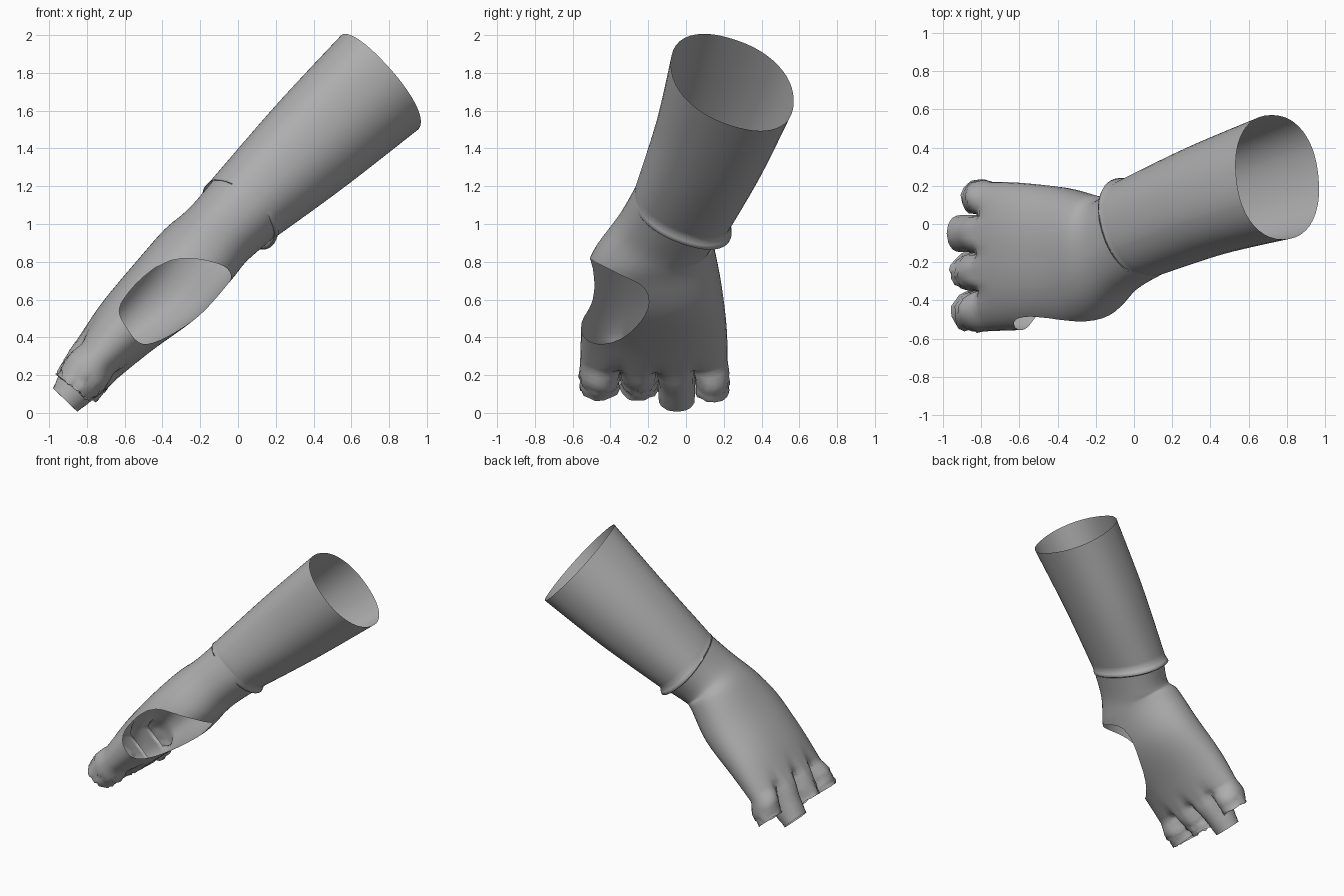
import bpy, bmesh, math, random
from mathutils import Vector as V

random.seed(4)
cube = bpy.data.objects.get("Cube")
if cube:
    bpy.data.objects.remove(cube)

mat = bpy.data.materials.new("soft grey")
mat.use_nodes = True
grey = (0.42, 0.42, 0.42, 1)
mat.diffuse_color = grey
mat.node_tree.nodes["Principled BSDF"].inputs["Base Color"].default_value = grey

SEG = 8                                   # columns per finger, per side
POW = 0.9                                 # roundness of the cross-section
BOUNDS = (1, 0.54, 0.03, -0.46, -1)       # finger divisions across the hand
HALF = 4 * SEG
N = 2 * HALF


def signed_pow(x):
    return math.copysign(abs(x) ** POW, x)


def ring_angles():
    cuts = [math.acos(math.copysign(abs(s) ** (1 / POW), s)) for s in BOUNDS]
    top = [a + (b - a) * i / SEG for a, b in zip(cuts, cuts[1:]) for i in range(SEG)]
    top.append(math.pi)
    return top + [2 * math.pi - a for a in top[-2:0:-1]]


ANGLES = ring_angles()


def ring_points(section):
    c, u, v = section
    return [c + u * signed_pow(math.sin(a)) + v * signed_pow(math.cos(a)) for a in ANGLES]


def smooth_sections(keys, steps):
    """Catmull-Rom blend of (centre, back-of-hand axis, side axis) sections."""
    keys = [[V(p) for p in k] for k in keys]
    ext = [keys[0]] + keys + [keys[-1]]
    out = []
    for i in range(len(keys) - 1):
        for s in range(steps):
            t = s / steps
            out.append([0.5 * (2 * b + (c - a) * t + (2 * a - 5 * b + 4 * c - d) * t * t
                               + (3 * b - a - 3 * c + d) * t ** 3)
                        for a, b, c, d in zip(*ext[i:i + 4])])
    return out + [keys[-1]]


def bridge(bm, a, b):
    n = len(a)
    for i in range(n):
        bm.faces.new((a[i], a[(i + 1) % n], b[(i + 1) % n], b[i]))


def loft(bm, rings):
    rows = [[bm.verts.new(p) for p in r] for r in rings]
    for a, b in zip(rows, rows[1:]):
        bridge(bm, a, b)
    return rows


def finish(bm, name):
    bmesh.ops.recalc_face_normals(bm, faces=bm.faces)
    me = bpy.data.meshes.new(name)
    bm.to_mesh(me)
    bm.free()
    me.materials.append(mat)
    ob = bpy.data.objects.new(name, me)
    bpy.context.collection.objects.link(ob)
    for p in me.polygons:
        p.use_smooth = True


def cut_opening(bm, field):
    """Trim away the surface where field < 0, leaving a clean rim."""
    value = {v: field(v.co) for v in bm.verts}
    rim = set()
    for e in list(bm.edges):
        a, b = e.verts
        fa, fb = value[a], value[b]
        if fa * fb < 0:
            rim.add(bmesh.utils.edge_split(e, a, fa / (fa - fb))[1])
    for f in list(bm.faces):
        pair = [v for v in f.verts if v in rim]
        if len(pair) == 2:
            bmesh.utils.face_split(f, pair[0], pair[1])
    gone = [v for v in bm.verts if v not in rim and value[v] < 0]
    bmesh.ops.delete(bm, geom=gone, context='VERTS')


# Forearm sleeve, ending in a lip that only stands out at the rear underside
sleeve_keys = [
    ((0.75, 0.245, 1.75), (-0.215, 0.0, 0.23), (-0.03, 0.325, -0.10)),
    ((0.385, 0.125, 1.415), (-0.19, 0.0, 0.205), (-0.05, 0.285, -0.09)),
    ((0.03, -0.02, 1.085), (-0.17, 0.0, 0.15), (-0.07, 0.25, -0.085)),
]
bm = bmesh.new()
sleeve = [ring_points(s) for s in smooth_sections(sleeve_keys, 8)]
end_centre = V(sleeve_keys[-1][0])
along = V((-0.72, -0.28, -0.64))
for push, flare in ((0.015, 0.07), (0.035, 0.12), (0.045, 0.05), (0.03, -0.03)):
    lip = []
    for p, a in zip(sleeve[16], ANGLES):
        amount = max(0, 0.3 + 0.7 * math.cos(a + 0.9))
        grow = flare * amount - 0.012 * (1 - amount)
        lip.append(end_centre + (p - end_centre) * (1 + grow) + along * push)
    sleeve.append(lip)
loft(bm, sleeve)
finish(bm, "forearm_sleeve")

# Hand, from inside the sleeve to the knuckles
hand_keys = [
    ((0.04, -0.02, 1.09), (-0.167, 0.0, 0.147), (-0.068, 0.245, -0.083)),
    ((-0.1, -0.115, 0.95), (-0.155, 0.0, 0.137), (-0.05, 0.245, -0.06)),
    ((-0.21, -0.175, 0.84), (-0.178, 0.0, 0.13), (-0.01, 0.325, 0.02)),
    ((-0.37, -0.18, 0.66), (-0.168, 0.0, 0.142), (0.0, 0.37, 0.0)),
    ((-0.59, -0.17, 0.455), (-0.13, 0.0, 0.128), (0.0, 0.385, 0.0)),
    ((-0.745, -0.17, 0.285), (-0.108, 0.0, 0.102), (0.0, 0.39, 0.0)),
]
bm = bmesh.new()
rows = loft(bm, [ring_points(s) for s in smooth_sections(hand_keys, 6)])
base = rows[-1]
base_c, base_u = V(hand_keys[-1][0]), V(hand_keys[-1][1])

# Grooves between the knuckles, deepening toward the finger webs
for row, depth in ((rows[-4], 0.03), (rows[-3], 0.07), (rows[-2], 0.15), (base, 0.32)):
    for b in (1, 2, 3):
        for off, share in ((0, 1), (1, 0.45), (-1, 0.45)):
            i = b * SEG + off
            top, low = row[i], row[N - i]
            step = (low.co - top.co) * depth * share / 2
            top.co += step
            low.co -= step

# Webs between neighbouring fingers
webs = {0: [], 4: []}
for b in (1, 2, 3):
    top, low = base[b * SEG].co, base[N - b * SEG].co
    webs[b] = [bm.verts.new(top.lerp(low, t)) for t in (1 / 3, 2 / 3)]

# Open finger stubs: centre of the end, end half-thickness, half-width, raggedness
fingers = [
    ((-0.83, 0.138, 0.118), (-0.075, 0.0, 0.066), 0.09, 0.006),
    ((-0.915, -0.05, 0.068), (-0.065, 0.0, 0.062), 0.097, 0.002),
    ((-0.88, -0.25, 0.13), (-0.085, 0.0, 0.07), 0.1, 0.011),
    ((-0.87, -0.457, 0.13), (-0.085, 0.0, 0.07), 0.105, 0.011),
]
for k, (end, end_u, width, ragged) in enumerate(fingers):
    end, end_u = V(end), V(end_u)
    loop = base[k * SEG:(k + 1) * SEG + 1] + webs[k + 1]
    loop += [base[(N - i) % N] for i in range((k + 1) * SEG, k * SEG - 1, -1)]
    loop += webs[k][::-1]
    loop = list(dict.fromkeys(loop))
    root = V((base_c.x, end.y, base_c.z))
    start = [v.co.copy() for v in loop]
    angles = [math.atan2((p - root).dot(base_u) / base_u.length_squared,
                         (p.y - root.y) / width) for p in start]
    prev = loop
    for t in (0.15, 0.3, 0.45, 0.6, 0.7, 0.8, 0.9, 1):
        mid, thick = root.lerp(end, t), base_u.lerp(end_u, t)
        swell = 1 + 0.03 * math.sin(math.pi * t)
        ring = []
        for p, a in zip(start, angles):
            q = mid + (thick * math.sin(a) + V((0, width, 0)) * math.cos(a)) * swell
            q = (p + mid - root).lerp(q, min(1, 2 * t))
            if t > 0.5:                               # crumpled cloth edge
                q += (q - mid).normalized() * random.uniform(-1, 0.6) * ragged
                q += (end - root).normalized() * random.uniform(-1, 0.4) * ragged
            ring.append(bm.verts.new(q))
        bridge(bm, prev, ring)
        prev = ring

# Thumb opening on the front edge of the palm
hole_c = V((-0.3, -0.465, 0.575))
long_axis = V((0.83, 0.23, 0.5)).normalized()
cross_axis = V((0.05, 0.68, -0.73)).normalized()
inward = long_axis.cross(cross_axis)


def thumb_field(p):
    d = p - hole_c
    depth = max(d.dot(inward), 0) / 0.19
    return (abs(d.dot(long_axis) / 0.325) ** 2.4 + abs(d.dot(cross_axis) / 0.225) ** 2.4
            + depth ** 4 - 1)


cut_opening(bm, thumb_field)
finish(bm, "hand_glove")
